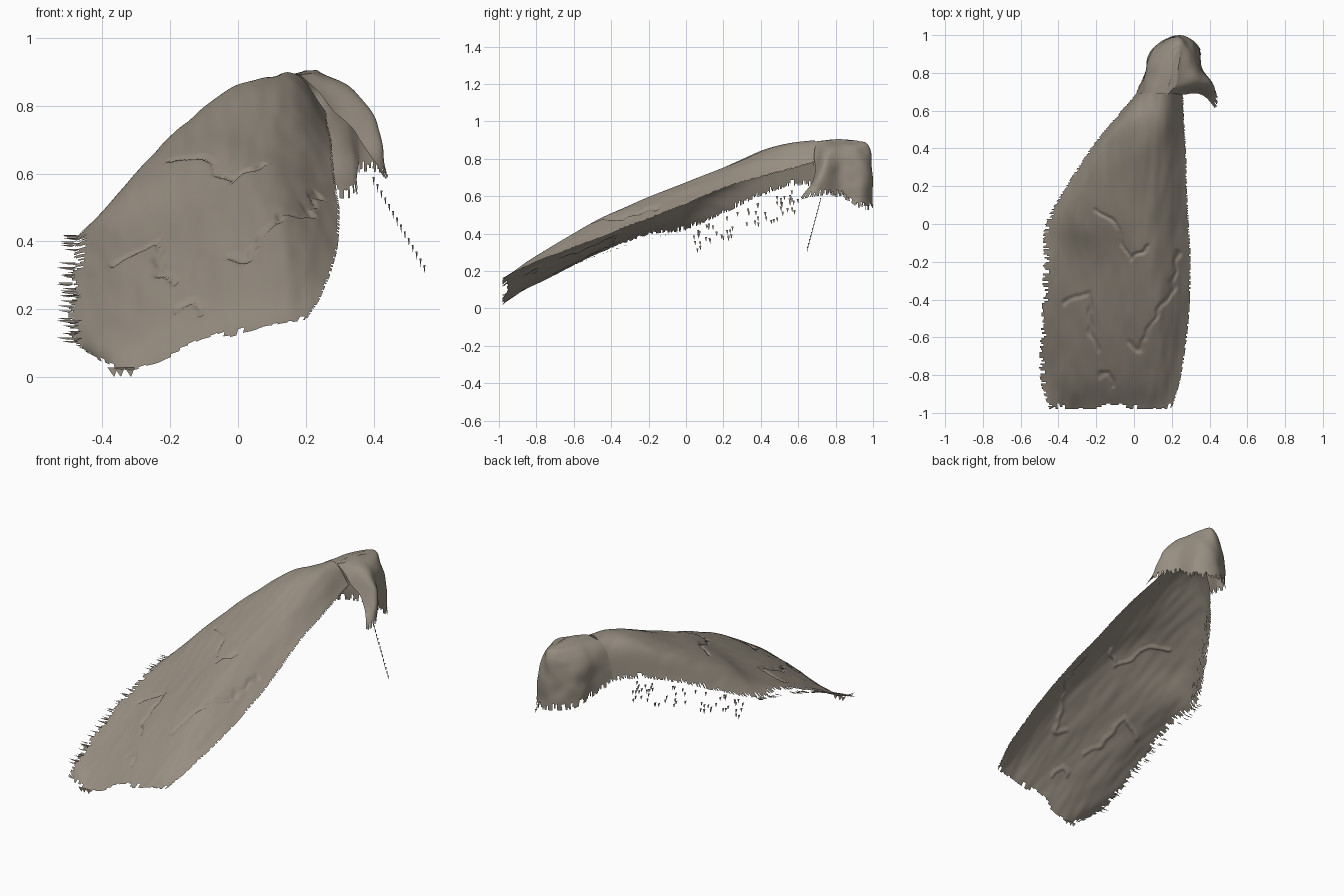
import bpy, bmesh, random
from mathutils import Vector, noise

if "Cube" in bpy.data.objects:
    bpy.data.objects.remove(bpy.data.objects["Cube"])

random.seed(4)
stone = bpy.data.materials.new("stone")
stone.diffuse_color = (0.31, 0.27, 0.22, 1)
stone.use_nodes = True
stone.node_tree.nodes["Principled BSDF"].inputs["Base Color"].default_value = stone.diffuse_color


def spline(pts, t):
    # Catmull-Rom through pts, t in 0..1
    n = len(pts) - 1
    f = min(max(t, 0), 1) * n
    i = min(int(f), n - 1)
    u = f - i
    b, c = pts[i], pts[i + 1]
    a = pts[i - 1] if i > 0 else b * 2 - c
    d = pts[i + 2] if i + 2 <= n else c * 2 - b
    return 0.5 * (2 * b + (c - a) * u + (2 * a - 5 * b + 4 * c - d) * u * u
                  + (3 * b - a - 3 * c + d) * u ** 3)


def finish(name, bm):
    me = bpy.data.meshes.new(name)
    bm.to_mesh(me)
    bm.free()
    ob = bpy.data.objects.new(name, me)
    bpy.context.collection.objects.link(ob)
    me.materials.append(stone)
    for p in me.polygons:
        p.use_smooth = True
    return ob


def sheet(name, rows, nu, nv, shape, keep):
    # open lofted sheet; keep(i, j) trims cells for the ragged rim
    bm = bmesh.new()
    grid = []
    for i in range(nu + 1):
        cols = [spline([r[k] for r in rows], i / nu) for k in range(len(rows[0]))]
        grid.append([bm.verts.new(shape(spline(cols, j / nv))) for j in range(nv + 1)])
    for i in range(nu):
        for j in range(nv):
            if keep(i, j):
                bm.faces.new((grid[i][j], grid[i][j + 1], grid[i + 1][j + 1], grid[i + 1][j]))
    loose = [v for v in bm.verts if not v.link_faces]
    bmesh.ops.delete(bm, geom=loose, context='VERTS')
    return finish(name, bm)


# Cracks in the rock face, drawn in plan
cracks = [[Vector(p) for p in line] for line in (
    [(-.2, .07), (-.1, 0), (-.02, -.19), (.08, -.11)],
    [(-.38, -.42), (-.23, -.36), (-.24, -.55), (-.2, -.66)],
    [(.23, -.15), (.2, -.35), (.09, -.52), (.03, -.67), (-.02, -.63)],
    [(-.18, -.8), (-.12, -.78), (-.1, -.86)])]


def crack_depth(p):
    q = Vector((p.x + .025 * noise.noise(p * 16), p.y + .025 * noise.noise(p * 13)))
    best = 1.0
    for line in cracks:
        for a, b in zip(line, line[1:]):
            t = min(max((q - a).dot(b - a) / (b - a).length_squared, 0), 1)
            best = min(best, (q - a - (b - a) * t).length)
    return .012 * max(0, 1 - best / .014)


def rock(p):
    q = Vector((p.x * 9, p.y * 2.2, p.z * 3))
    dz = .006 * noise.noise(q) + .004 * noise.noise(q * 2.7)
    return Vector((p.x, p.y, p.z + dz - crack_depth(p)))


def rough(p):
    n = noise.noise_vector(p * 11) * .010
    return p + Vector((n.x, n.y, n.z * .4))


# Main slab: y, then (x, z) across from left to right
sections = [
    (-.98, (-.45, .075), (-.33, .02), (-.12, .085), (.06, .145), (.2, .165)),
    (-.8, (-.5, .13), (-.33, .15), (-.1, .23), (.1, .28), (.25, .25)),
    (-.5, (-.49, .28), (-.32, .31), (-.1, .40), (.12, .455), (.29, .36)),
    (-.2, (-.48, .39), (-.3, .45), (-.1, .54), (.1, .595), (.3, .48)),
    (0, (-.47, .42), (-.32, .55), (-.1, .645), (.1, .67), (.29, .56)),
    (.2, (-.36, .51), (-.25, .655), (-.06, .735), (.12, .745), (.28, .64)),
    (.4, (-.23, .60), (-.16, .745), (-.01, .825), (.13, .83), (.275, .70)),
    (.55, (-.11, .65), (-.06, .81), (.04, .875), (.16, .875), (.265, .74)),
    (.69, (.01, .65), (.035, .79), (.08, .87), (.17, .895), (.26, .78)),
]
slab_rows = [[Vector((x, s[0], z)) for x, z in s[1:]] for s in sections]
NU, NV = 240, 110
left = [random.choice((0, 0, 1, 2, 3, 5)) for _ in range(NU)]
right = [random.choice((0, 0, 1)) for _ in range(NU)]
front = [random.choice((0, 0, 1, 2, 4, 5)) for _ in range(NV)]
sheet("rock_slab", slab_rows, NU, NV, rock,
      lambda i, j: left[i] <= j < NV - right[i] and i >= front[j // 3])

# Head: crest-to-rim profiles running round from left, past the back, to the hook
head_rows = [[Vector(p) for p in row] for row in (
    [(.17, .685, .895), (.08, .685, .868), (.035, .685, .785), (.01, .685, .65)],
    [(.19, .78, .905), (.11, .79, .875), (.065, .80, .78), (.055, .80, .60)],
    [(.21, .88, .90), (.15, .90, .87), (.10, .92, .75), (.095, .92, .56)],
    [(.23, .92, .895), (.23, .975, .87), (.23, .998, .75), (.23, .998, .54)],
    [(.24, .90, .895), (.29, .93, .85), (.325, .94, .72), (.34, .94, .53)],
    [(.235, .82, .905), (.31, .83, .86), (.355, .82, .76), (.36, .83, .60)],
    [(.22, .74, .90), (.32, .75, .855), (.405, .74, .76), (.435, .70, .60)],
    [(.18, .685, .895), (.27, .688, .80), (.35, .69, .715), (.438, .61, .58)])]
rim = [random.choice((0, 0, 1, 2, 3)) for _ in range(120)]
sheet("rock_head", head_rows, 120, 50, rough, lambda i, j: j < 50 - rim[i])

# Crest cap closing the ring of head profiles
bm = bmesh.new()
loop = [bm.verts.new(rough(spline([r[0] for r in head_rows], i / 120))) for i in range(121)]
mid = bm.verts.new((.212, .81, .905))
for a, b in zip(loop, loop[1:] + loop[:1]):
    bm.faces.new((a, mid, b))
finish("crest_cap", bm)

# Loose slivers trailing off the rims
bm = bmesh.new()


def sliver(p, along, h):
    a = Vector(along) * .5
    bm.faces.new([bm.verts.new(v) for v in (p - a, p + a, p + a * .3 + Vector((0, 0, -h)))])


for i in range(14):
    t = i / 13
    sliver(Vector((.40 + .15 * t, .72 - .07 * t, .59 - .26 * t)), (.006, .006, 0), .025)
for i in range(60):
    y = random.uniform(.03, .6)
    x = -.43 + .62 * y + random.uniform(-.01, .02)
    sliver(Vector((x, y, .41 + .4 * y - random.uniform(0, .12))), (.006, .012, 0), .025)
for i in range(50):
    y = random.uniform(-.9, 0)
    z = .42 + .2 * y - .18 * y * y
    sliver(Vector((-.48 - random.random() * .03, y, z)), (.05, .004, 0), .006)
for x in (-.37, -.35, -.32):
    sliver(Vector((x, -.975, .028)), (.03, 0, 0), .028)
finish("loose_slivers", bm)
